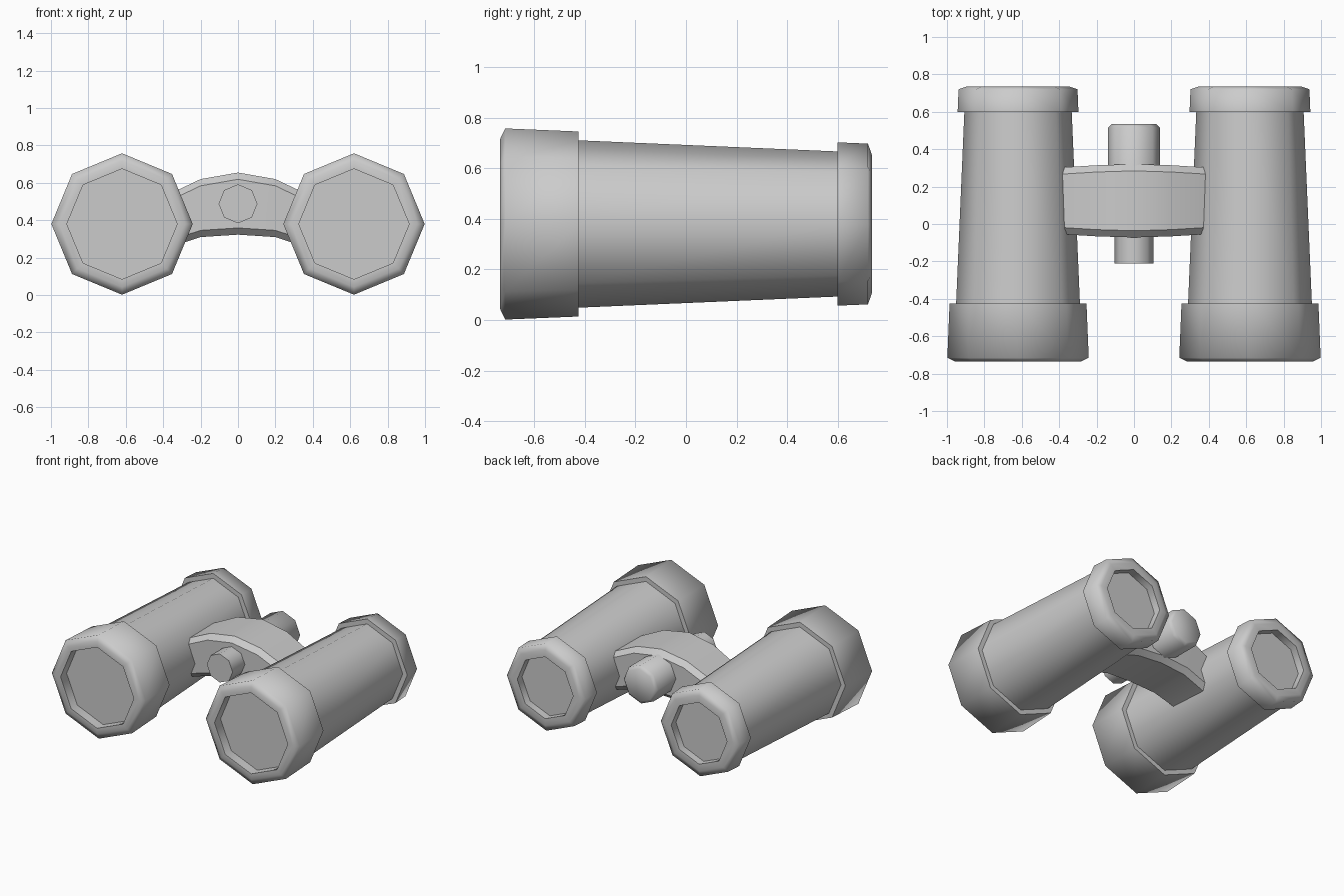
import bpy, bmesh, math

if "Cube" in bpy.data.objects:
    bpy.data.objects.remove(bpy.data.objects["Cube"])


def finish(name, bm, angle):
    bmesh.ops.recalc_face_normals(bm, faces=bm.faces)
    mesh = bpy.data.meshes.new(name)
    bm.to_mesh(mesh)
    bm.free()
    ob = bpy.data.objects.new(name, mesh)
    bpy.context.collection.objects.link(ob)
    bpy.ops.object.select_all(action='DESELECT')
    ob.select_set(True)
    bpy.context.view_layer.objects.active = ob
    bpy.ops.object.shade_smooth_by_angle(angle=math.radians(angle))
    return ob


def lathe(name, profile, x, z, angle, sides=8):
    """Eight-sided turned part along y from (y, radius) pairs, capped at both ends."""
    bm = bmesh.new()
    rings = []
    for y, r in profile:
        rings.append([bm.verts.new((x + r * math.cos(2 * math.pi * i / sides), y,
                                    z + r * math.sin(2 * math.pi * i / sides)))
                      for i in range(sides)])
    for a, b in zip(rings, rings[1:]):
        for i in range(sides):
            j = (i + 1) % sides
            bm.faces.new((a[i], a[j], b[j], b[i]))
    bm.faces.new(rings[0])
    bm.faces.new(rings[-1])
    return finish(name, bm, angle)


# Barrels: recessed lens, objective hood, tapered tube, eyepiece, recessed lens
barrel_profile = [
    (-0.665, 0.295), (-0.735, 0.295), (-0.735, 0.337), (-0.715, 0.378),
    (-0.425, 0.366), (-0.425, 0.331), (0.60, 0.287), (0.60, 0.323),
    (0.72, 0.318), (0.735, 0.275), (0.735, 0.225), (0.68, 0.225)]
for side, x in (("left", -0.62), ("right", 0.62)):
    lathe(side + "_barrel", barrel_profile, x, 0.38, 72)

# Centre hinge axle and focus knob
lathe("hinge_axle", [(-0.21, 0.104), (0.10, 0.104)], 0, 0.488, 50)
lathe("focus_knob", [(0.10, 0.14), (0.515, 0.14), (0.535, 0.118)], 0, 0.488, 50)

# Arched bridge: chamfered cross-sections (x, top z, bottom z, front y, back y)
sections = [(0, 0.655, 0.323, -0.072, 0.320),
            (0.20, 0.620, 0.310, -0.066, 0.314),
            (0.43, 0.510, 0.235, -0.052, 0.300)]
sections = [(-s[0],) + s[1:] for s in sections[:0:-1]] + sections
bm = bmesh.new()
c = 0.036
rings = []
for x, t, b, f, k in sections:
    outline = [(f, b + c), (f + c, b), (k - c, b), (k, b + c),
               (k, t - c), (k - c, t), (f + c, t), (f, t - c)]
    rings.append([bm.verts.new((x, y, z)) for y, z in outline])
for p, q in zip(rings, rings[1:]):
    for i in range(8):
        j = (i + 1) % 8
        bm.faces.new((p[i], p[j], q[j], q[i]))
bm.faces.new(rings[0])
bm.faces.new(rings[-1])
finish("bridge", bm, 30)
